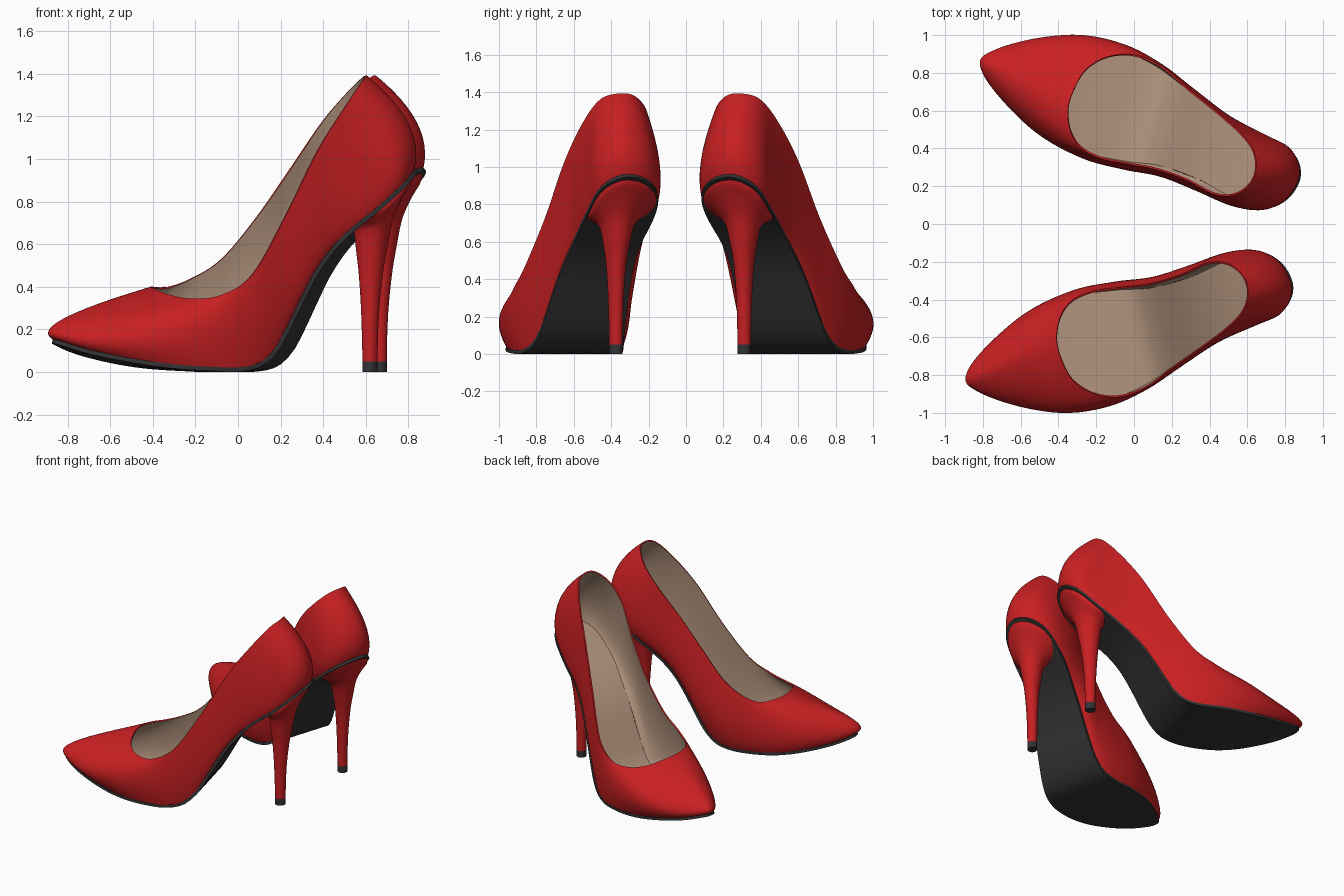
import bpy, bmesh, math
from mathutils import Vector

if "Cube" in bpy.data.objects:
    bpy.data.objects.remove(bpy.data.objects["Cube"])

def material(name, col):
    m = bpy.data.materials.new(name)
    m.diffuse_color = (*col, 1)
    m.use_nodes = True
    m.node_tree.nodes["Principled BSDF"].inputs["Base Color"].default_value = m.diffuse_color
    return m

RED = material("red leather", (0.58, 0.014, 0.016))
TAN = material("tan lining", (0.45, 0.30, 0.21))
DARK = material("dark sole", (0.033, 0.033, 0.033))

SUB = 6          # subdivisions between control columns
# Height of the sole edge along the shoe's own axis
SOLE_Z = [(-.92, .152), (-.775, .103), (-.586, .062), (-.39, .034), (-.18, .021),
          (-.0725, .019), (.0425, .042), (.1225, .105), (.18, .19), (.2625, .335),
          (.345, .47), (.45, .595), (.56, .69), (.67, .77), (.78, .86), (.90, .96)]
# Control columns run toe -> outer side -> heel back -> inner side
EDGE = [(-.865, -.79), (-.82, -.86), (-.62, -.925), (-.38, -.96), (-.15, -.94),
        (.05, -.865), (.25, -.735), (.45, -.605), (.65, -.525), (.78, -.455),
        (.828, -.34), (.775, -.22), (.66, -.155), (.50, -.185), (.30, -.275),
        (.10, -.33), (-.10, -.345), (-.32, -.38), (-.55, -.48), (-.78, -.67)]
BULGE = [(-.82, -.78, .25), (-.775, -.86, .235), (-.60, -.95, .20), (-.36, -.997, .20),
         (-.13, -.965, .20), (.07, -.875, .22), (.25, -.755, .42), (.44, -.63, .74),
         (.63, -.54, .95), (.75, -.475, 1.10), (.80, -.35, 1.17), (.745, -.215, 1.14),
         (.63, -.145, 1.04), (.49, -.15, .89), (.29, -.22, .69), (.10, -.28, .39),
         (-.10, -.305, .23), (-.32, -.35, .19), (-.55, -.46, .20), (-.74, -.635, .23)]
TOPLINE = [(-.41, -.60, .40), (-.39, -.70, .39), (-.33, -.82, .365), (-.22, -.895, .345),
           (-.08, -.915, .362), (.07, -.865, .46), (.22, -.755, .725), (.37, -.65, 1.03),
           (.50, -.55, 1.24), (.58, -.46, 1.36), (.605, -.365, 1.392), (.58, -.275, 1.38),
           (.50, -.21, 1.30), (.39, -.205, 1.17), (.24, -.27, .95), (.08, -.315, .72),
           (-.08, -.335, .53), (-.22, -.355, .44), (-.33, -.405, .40), (-.39, -.49, .40)]
# Heel rings: front x, back x, centre y, half width, z, how far it follows the sole
HEEL = [(.585, .655, -.375, .036, .05, 0), (.579, .662, -.375, .041, .28, 0),
        (.568, .680, -.374, .052, .45, .03), (.557, .700, -.372, .068, .52, .2),
        (.545, .732, -.367, .098, .61, .5), (.535, .78, -.357, .15, .61, .8),
        (.51, .87, -.348, .24, .70, 1)]

def hermite(a, b, ma, mb, t):
    t2, t3 = t * t, t * t * t
    return (a * (2*t3 - 3*t2 + 1) + ma * (t3 - 2*t2 + t)
            + b * (3*t2 - 2*t3) + mb * (t3 - t2))

def spline(points, sub, closed):
    p = [Vector(q) for q in points]
    n = len(p)
    def tangent(i):
        if closed:
            return (p[(i + 1) % n] - p[i - 1]) / 2
        if i == 0:
            return 2 * (p[1] - p[0]) - (p[2] - p[0]) / 2
        if i == n - 1:
            return 2 * (p[-1] - p[-2]) - (p[-1] - p[-3]) / 2
        return (p[i + 1] - p[i - 1]) / 2
    out = []
    for i in range(n if closed else n - 1):
        j = (i + 1) % n
        out += [hermite(p[i], p[j], tangent(i), tangent(j), s / sub) for s in range(sub)]
    return out if closed else out + [p[-1]]

def sole_z(x, y):
    s = SOLE_Z
    x = min(max(x + .25 * (y + .6), s[0][0]), s[-1][0])
    i = next(k for k in range(len(s) - 1) if x <= s[k + 1][0])
    def slope(k):
        a, b = s[max(k - 1, 0)], s[min(k + 1, len(s) - 1)]
        return (b[1] - a[1]) / (b[0] - a[0])
    h = s[i + 1][0] - s[i][0]
    return hermite(s[i][1], s[i + 1][1], slope(i) * h, slope(i + 1) * h, (x - s[i][0]) / h)

def place(p, far):
    """Far shoe is the mirrored near shoe, turned slightly."""
    x, y, z = p
    if not far:
        return (x, y, z)
    a = math.radians(-3.8)
    y = -y
    return (x * math.cos(a) - y * math.sin(a) + .02,
            x * math.sin(a) + y * math.cos(a) - .022, z)

def mesh_grid(name, rows, far, mats, wrap=False, caps=False, thick=0, inner=0):
    """Skin a grid of points; rows go round or along, optionally thickened."""
    bm = bmesh.new()
    v = [[bm.verts.new(place(p, far)) for p in r] for r in rows]
    n, m = len(v), len(v[0])
    faces = []
    for i in range(n if wrap else n - 1):
        for k in range(m - 1):
            a, b = v[i], v[(i + 1) % n]
            faces.append([a[k], b[k], b[k + 1], a[k + 1]])
    if caps:
        faces.append([r[0] for r in reversed(v)])
        faces.append([r[-1] for r in v])
    for f in faces:
        bm.faces.new(f[::-1] if far else f)
    bmesh.ops.remove_doubles(bm, verts=bm.verts, dist=1e-5)
    me = bpy.data.meshes.new(name)
    bm.to_mesh(me)
    bm.free()
    ob = bpy.data.objects.new(name, me)
    bpy.context.collection.objects.link(ob)
    for mt in mats:
        me.materials.append(mt)
    bpy.ops.object.select_all(action='DESELECT')
    ob.select_set(True)
    bpy.context.view_layer.objects.active = ob
    if thick:
        s = ob.modifiers.new("thickness", 'SOLIDIFY')
        s.thickness, s.offset, s.material_offset = thick, -1, inner
        bpy.ops.object.modifier_apply(modifier=s.name)
    bpy.ops.object.shade_smooth_by_angle(angle=math.radians(40))
    return ob

def sole_grid(outline, grow, lift, cross=10):
    """Strips across the foot between matching outer and inner edge points."""
    n = len(outline)
    pts = []
    for i, p in enumerate(outline):
        d = (outline[(i + 1) % n] - outline[i - 1]).normalized()
        pts.append(p + Vector((d.y, -d.x)) * grow)
    rows = []
    for j in range(n // 2 + 1):
        a, b = pts[j], pts[(n - j) % n]
        row = [a.lerp(b, k / cross) for k in range(cross + 1)]
        rows.append([(q.x, q.y, sole_z(q.x, q.y) + lift) for q in row])
    return rows

SEAT = Vector((.655, -.348))
RIM = [p - SEAT for p in spline(EDGE, 30, True)]

def inside_rim(x, y):
    """Pull a heel point back inside the sole outline."""
    d = Vector((x, y)) - SEAT
    rim = max(RIM, key=lambda r: r.normalized().dot(d.normalized()))
    d *= min(1, (rim.length - .003) / d.length)
    return SEAT + d

def ring_columns(rings, count=40):
    turn = math.radians(14)
    cols = []
    for i in range(count):
        t = 2 * math.pi * i / count
        col = []
        for x0, x1, cy, b, z, w in rings:
            a, cx = (x1 - x0) / 2, (x0 + x1) / 2
            u, s = a * math.cos(t), b * math.sin(t)
            x, y = inside_rim(cx + u - s * math.sin(turn) * .7,
                              cy + u * math.sin(turn) + s * math.cos(turn))
            col.append((x, y, (1 - w) * z + w * (sole_z(x, y) - .014)))
        cols.append(col)
    return cols

for far in (False, True):
    side = "far" if far else "near"
    outline = spline(EDGE, SUB, True)
    bulge = spline(BULGE, SUB, True)
    top = spline(TOPLINE, SUB, True)
    # Upper: red outside, tan lining inside
    cols = [spline([(e.x, e.y, sole_z(e.x, e.y)), b, t], 8, False)
            for e, b, t in zip(outline, bulge, top)]
    mesh_grid(side + "_upper", cols, far, [RED, TAN], wrap=True, thick=.010, inner=1)
    # Outsole and insole
    mesh_grid(side + "_outsole", sole_grid(outline, .003, .002), far, [DARK], thick=.02)
    mesh_grid(side + "_insole", sole_grid(outline, -.005, .012), far, [TAN])
    # Stiletto heel and its tip
    mesh_grid(side + "_heel", ring_columns(spline(HEEL, 5, False)), far, [RED],
              wrap=True, caps=True)
    tip = [(.585, .655, -.375, .036, z, 0) for z in (0, .05)]
    mesh_grid(side + "_heel_tip", ring_columns(tip), far, [DARK], wrap=True, caps=True)
